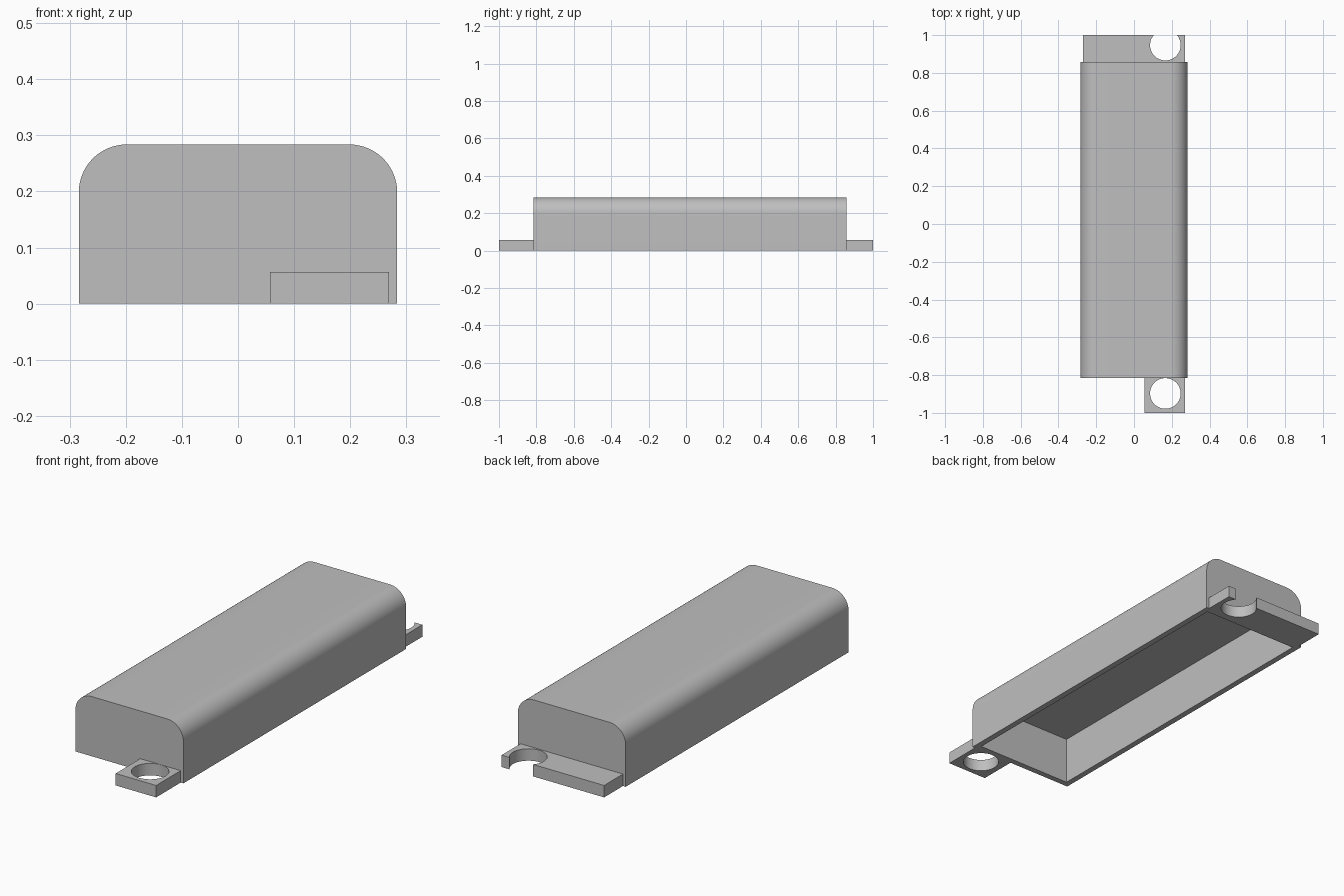
import bpy, bmesh, math
from mathutils import Matrix, Vector

cube = bpy.data.objects.get("Cube")
if cube:
    bpy.data.objects.remove(cube, do_unlink=True)

U = 2 / 70.5                        # wall thickness, the base module
HALF_W, HEIGHT, RADIUS = 10 * U, 10 * U, 3 * U
FRONT, BACK = -1 + 6.5 * U, 1 - 5 * U
TAB_H = 2 * U
HOLE_X, HOLE_R = 0.166, 0.081

grey = bpy.data.materials.new("plain grey")
grey.use_nodes = True
colour = (0.52, 0.52, 0.52, 1)
grey.diffuse_color = colour
grey.node_tree.nodes["Principled BSDF"].inputs["Base Color"].default_value = colour


def make_object(name, bm):
    mesh = bpy.data.meshes.new(name)
    bm.to_mesh(mesh)
    bm.free()
    obj = bpy.data.objects.new(name, mesh)
    bpy.context.collection.objects.link(obj)
    mesh.materials.append(grey)
    return obj


def activate(obj):
    bpy.ops.object.select_all(action='DESELECT')
    obj.select_set(True)
    bpy.context.view_layer.objects.active = obj


def smooth(obj):
    activate(obj)
    bpy.ops.object.shade_smooth_by_angle(angle=math.radians(30))


def housing():
    # Profile with two rounded top corners, extruded front to back
    outline = [(-HALF_W, 0), (HALF_W, 0)]
    steps = 16
    for side, start in ((1, 0), (-1, math.pi / 2)):
        for i in range(steps + 1):
            a = start + i / steps * math.pi / 2
            outline.append((side * (HALF_W - RADIUS) + RADIUS * math.cos(a),
                            HEIGHT - RADIUS + RADIUS * math.sin(a)))
    bm = bmesh.new()
    face = bm.faces.new([bm.verts.new((x, FRONT, z)) for x, z in outline])
    ext = bmesh.ops.extrude_face_region(bm, geom=[face])
    moved = [g for g in ext["geom"] if isinstance(g, bmesh.types.BMVert)]
    bmesh.ops.translate(bm, verts=moved, vec=(0, BACK - FRONT, 0))
    bmesh.ops.recalc_face_normals(bm, faces=bm.faces[:])
    # Hollow the underside, leaving a thin rim
    bm.normal_update()
    bottom = min(bm.faces, key=lambda f: f.normal.z)
    bmesh.ops.inset_individual(bm, faces=[bottom], thickness=U, use_even_offset=True)
    walls = bmesh.ops.extrude_face_region(bm, geom=[bottom])
    roof = [g for g in walls["geom"] if isinstance(g, bmesh.types.BMVert)]
    bmesh.ops.translate(bm, verts=roof, vec=(0, 0, 8 * U))
    if bottom.is_valid:
        bmesh.ops.delete(bm, geom=[bottom], context='FACES_ONLY')
    bmesh.ops.recalc_face_normals(bm, faces=bm.faces[:])
    smooth(make_object("housing", bm))


def mounting_tab(name, x0, x1, y0, y1, hole_y):
    # Flat plate
    bm = bmesh.new()
    bmesh.ops.create_cube(bm, size=1)
    bmesh.ops.scale(bm, verts=bm.verts[:], vec=(x1 - x0, y1 - y0, TAB_H))
    bmesh.ops.translate(bm, verts=bm.verts[:],
                        vec=((x0 + x1) / 2, (y0 + y1) / 2, TAB_H / 2))
    tab = make_object(name, bm)
    # Screw hole
    bm = bmesh.new()
    bmesh.ops.create_cone(bm, cap_ends=True, segments=64, radius1=HOLE_R,
                          radius2=HOLE_R, depth=4 * TAB_H,
                          matrix=Matrix.Translation(Vector((HOLE_X, hole_y, 0))))
    cutter = make_object("hole_cutter", bm)
    cutter.hide_render = True
    mod = tab.modifiers.new("screw_hole", 'BOOLEAN')
    mod.operation = 'DIFFERENCE'
    mod.solver = 'EXACT'
    mod.object = cutter
    activate(tab)
    bpy.ops.object.modifier_apply(modifier=mod.name)
    bpy.data.objects.remove(cutter, do_unlink=True)
    smooth(tab)


housing()
mounting_tab("front_tab", 2 * U, 9.5 * U, -1, FRONT, -0.897)
mounting_tab("back_tab", -9.5 * U, 9.5 * U, BACK, 1, 0.947)
